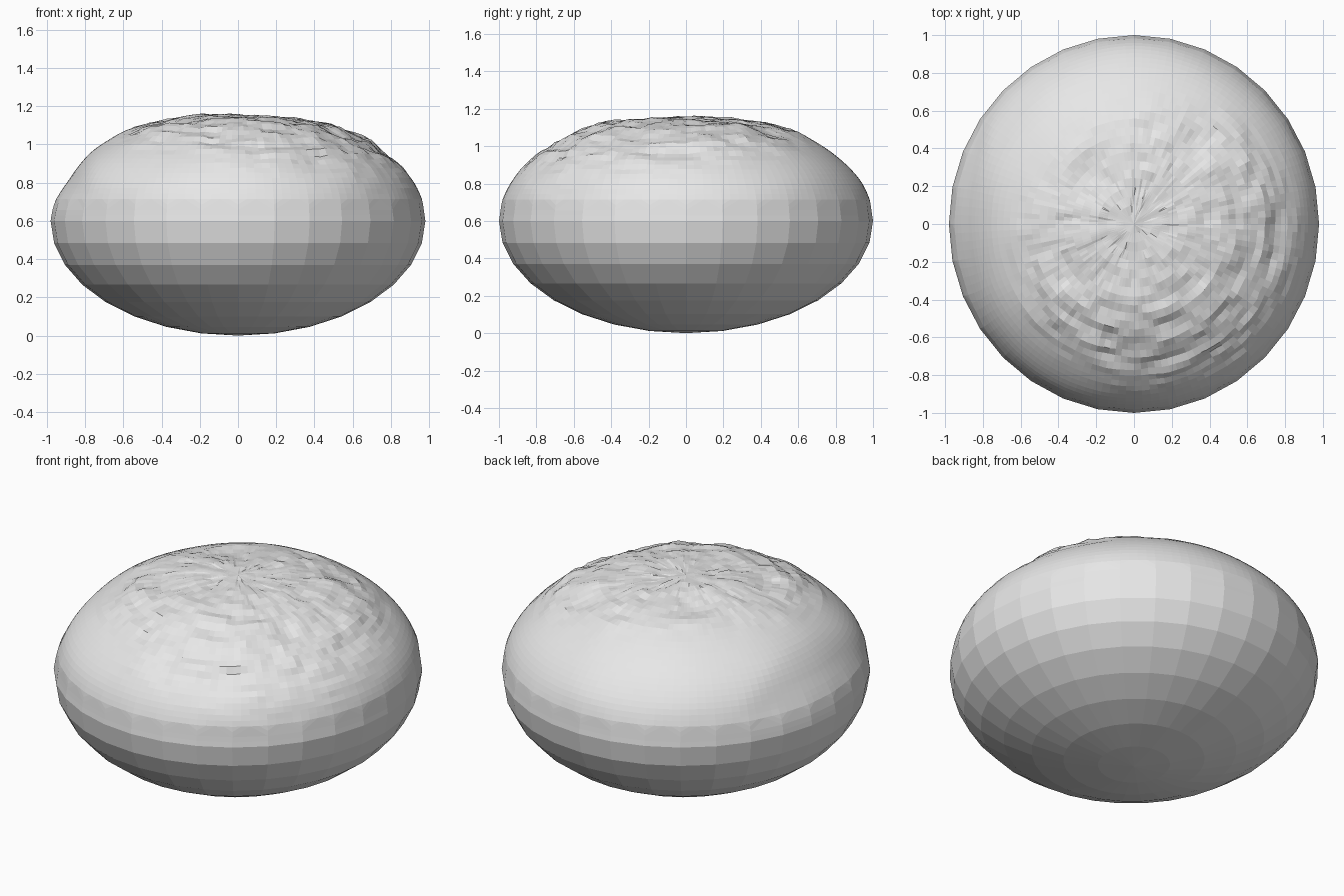
import bpy, bmesh, math
from mathutils import Vector, noise

if "Cube" in bpy.data.objects:
    bpy.data.objects.remove(bpy.data.objects["Cube"])

MID, DOWN, UP = 0.60, 0.60, 0.585   # equator height, lower and upper half heights


def smooth(a, b, t):
    t = max(0.0, min(1.0, (t - a) / (b - a)))
    return t * t * (3 - 2 * t)


def roughness(x, y):
    # crust is rough on the crown and towards the right and front, calm at the back left
    d = math.hypot(x - 0.12, y + 0.10)
    calm = smooth(0.15, 0.75, (y - x) * 0.7071)
    return smooth(0.86, 0.62, d) * (1 - 0.8 * calm) if d < 0.86 else 0.0


def crust(p):
    # broad lumps plus small steps, like flaky layers
    lump = noise.noise(p * 3.5)
    flakes = noise.noise(Vector((p.x * 6, p.y * 6, p.z * 14)) + Vector((7, 3, 1)))
    steps = math.floor(flakes * 4) / 4
    grain = noise.noise(p * 17)
    return 0.014 * lump + 0.020 * steps + 0.008 * grain


# bun body: coarse faceted underside, finely divided upper half
bm = bmesh.new()
bmesh.ops.create_uvsphere(bm, u_segments=32, v_segments=16, radius=1)
upper = [e for e in bm.edges
         if all(v.co.z > -0.01 for v in e.verts)
         and sum(v.co.z for v in e.verts) > 0.02]
bmesh.ops.subdivide_edges(bm, edges=upper, cuts=3, use_grid_fill=True)

for v in bm.verts:
    p = v.co.copy()
    x, y, z = p
    if z > 0.001:
        # round off the new points, keeping the facets near the equator
        w = smooth(0.0, 0.35, z)
        p = p.lerp(p.normalized(), w)
        r = roughness(p.x, p.y)
        h = MID + UP * p.z
        if h > 1.11:                       # flattened crown
            h = 1.11 + (h - 1.11) * 0.62
        q = Vector((p.x, p.y, h))
        n = Vector((p.x, p.y, p.z / UP)).normalized()
        q += n * (r * crust(p) + 0.006 * w * noise.noise(p * 2.5))
        # shallow dent on the upper left side
        q.x += 0.03 * smooth(0.75, 0.95, -p.x) * smooth(0.05, 0.4, p.z)
    else:
        q = Vector((x, y, MID + DOWN * z))
    q.x *= 0.98
    v.co = q

bmesh.ops.recalc_face_normals(bm, faces=bm.faces)
mesh = bpy.data.meshes.new("bun_body")
bm.to_mesh(mesh)
bm.free()

# plain light grey
mat = bpy.data.materials.new("light grey")
mat.diffuse_color = (0.8, 0.8, 0.8, 1)
mat.use_nodes = True
mat.node_tree.nodes["Principled BSDF"].inputs["Base Color"].default_value = mat.diffuse_color
mesh.materials.append(mat)
bun = bpy.data.objects.new("bun_body", mesh)
bpy.context.collection.objects.link(bun)
